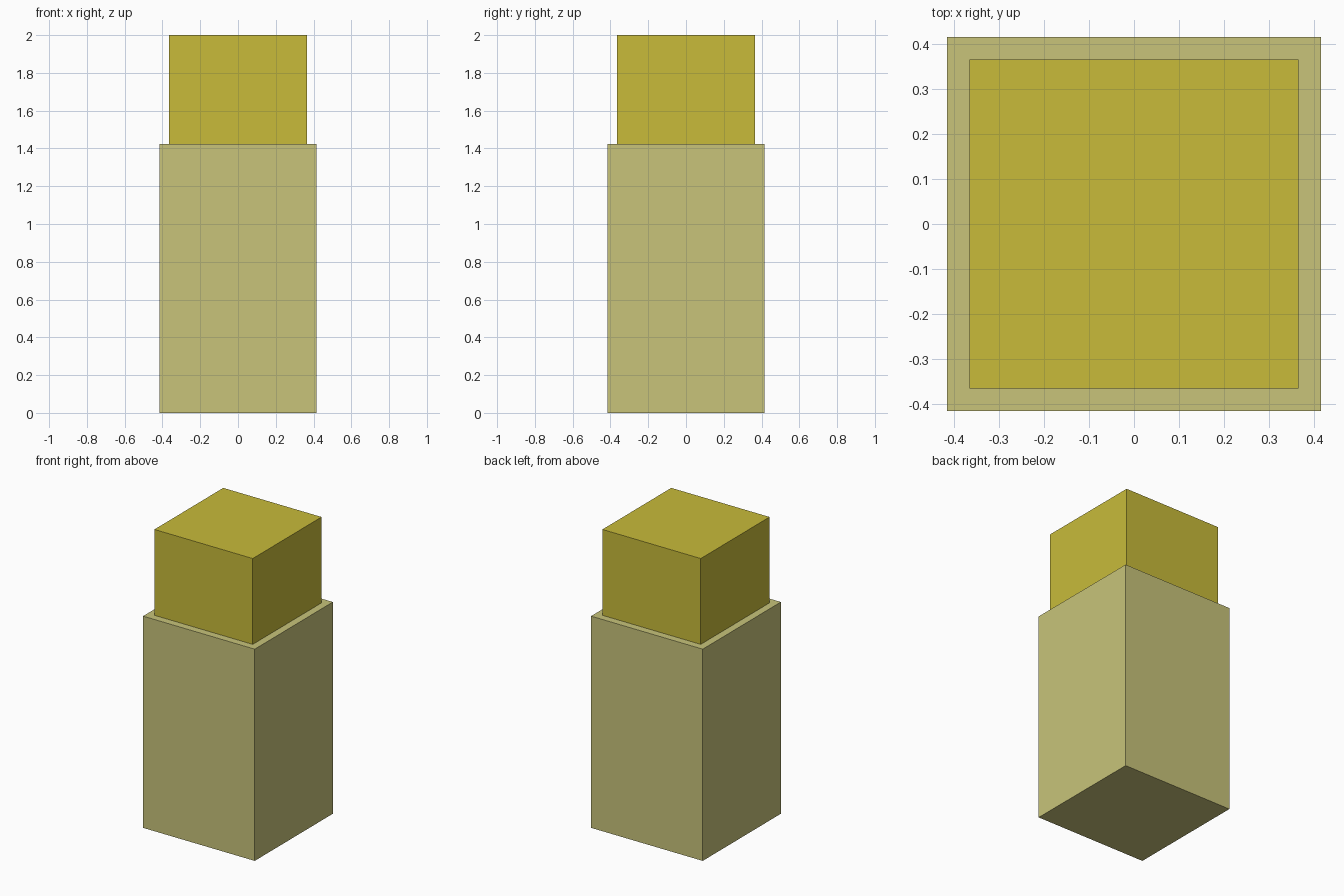
import bpy

if "Cube" in bpy.data.objects:
    bpy.data.objects.remove(bpy.data.objects["Cube"])


def box(name, width, z0, z1, color):
    """Square upright block from z0 to z1."""
    bpy.ops.mesh.primitive_cube_add(size=1, location=(0, 0, (z0 + z1) / 2))
    ob = bpy.context.object
    ob.name = name
    ob.scale = (width, width, z1 - z0)
    bpy.ops.object.transform_apply(location=False, rotation=False, scale=True)
    mat = bpy.data.materials.new(name + "_color")
    mat.diffuse_color = color
    mat.use_nodes = True
    mat.node_tree.nodes["Principled BSDF"].inputs["Base Color"].default_value = mat.diffuse_color
    ob.data.materials.append(mat)
    return ob


# Wide pale body with a narrower yellow block on top
box("lower_body", 0.83, 0.0, 1.423, (0.578, 0.552, 0.195, 1))
box("upper_block", 0.731, 1.423, 2.0, (0.578, 0.497, 0.042, 1))
